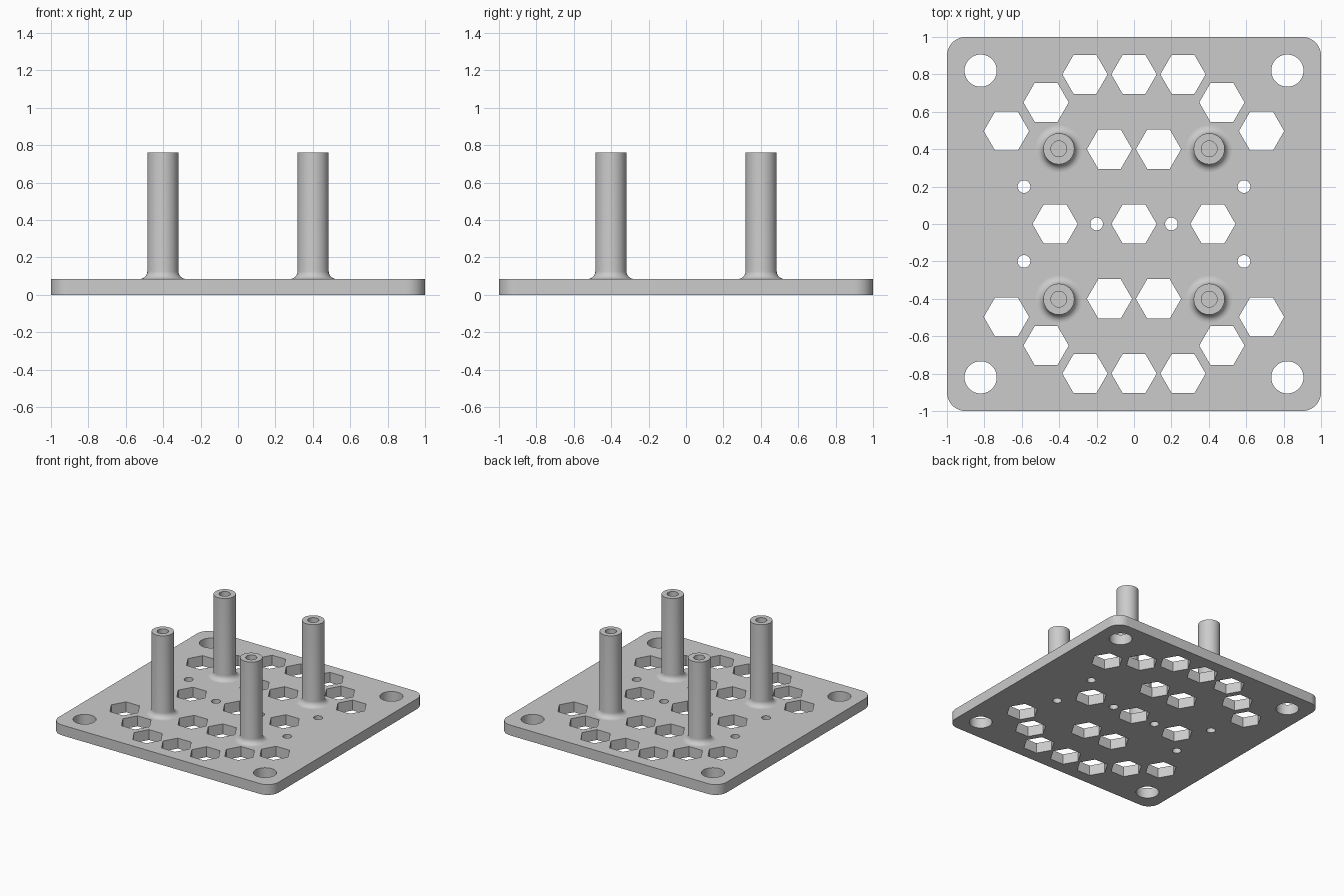
import bpy, bmesh, math
from mathutils import Vector, Matrix

if "Cube" in bpy.data.objects:
    bpy.data.objects.remove(bpy.data.objects["Cube"])

THICK = 0.085
TOP = 0.76

grey = bpy.data.materials.new("light grey")
grey.use_nodes = True
COLOUR = (0.6, 0.6, 0.6, 1)
grey.diffuse_color = COLOUR
grey.node_tree.nodes["Principled BSDF"].inputs["Base Color"].default_value = COLOUR


def add_object(name, bm):
    bmesh.ops.recalc_face_normals(bm, faces=bm.faces)
    mesh = bpy.data.meshes.new(name)
    bm.to_mesh(mesh)
    bm.free()
    mesh.materials.append(grey)
    obj = bpy.data.objects.new(name, mesh)
    bpy.context.collection.objects.link(obj)
    return obj


def smooth(obj):
    bpy.ops.object.select_all(action="DESELECT")
    obj.select_set(True)
    bpy.context.view_layer.objects.active = obj
    bpy.ops.object.shade_smooth_by_angle(angle=math.radians(35))


def prism(bm, x, y, radius, sides):
    bmesh.ops.create_cone(bm, cap_ends=True, segments=sides, radius1=radius, radius2=radius,
                          depth=0.4, matrix=Matrix.Translation((x, y, 0))
                          @ Matrix.Rotation(math.pi / 2 if sides == 6 else 0, 4, "Z"))


def mirrored(points):
    # every distinct reflection across both axes
    return sorted({(sx * x, sy * y) for x, y in points for sx in (1, -1) for sy in (1, -1)})


# Base plate with rounded corners
bm = bmesh.new()
bmesh.ops.create_cube(bm, size=1, matrix=Matrix.Translation((0, 0, THICK / 2))
                      @ Matrix.Diagonal((2, 2, THICK, 1)))
upright = [e for e in bm.edges if abs(e.verts[0].co.z - e.verts[1].co.z) > 0.01]
bmesh.ops.bevel(bm, geom=upright, offset=0.1, segments=12, profile=0.5, affect="EDGES")
plate = add_object("base_plate", bm)

# Cutter for hexagonal vents, corner bolt holes and pin holes
bm = bmesh.new()
hexes = [(0, 0.8), (0.262, 0.8), (0.47, 0.65), (0.682, 0.497), (0.131, 0.4), (0, 0), (0.422, 0)]
for x, y in mirrored(hexes):
    prism(bm, x, y, 0.121, 6)
for x, y in mirrored([(0.82, 0.82)]):
    prism(bm, x, y, 0.086, 48)
for x, y in mirrored([(0.2, 0), (0.588, 0.2)]):
    prism(bm, x, y, 0.034, 32)

# Make sure every hexagon has its points along x
cutter = add_object("hole_cutter", bm)
cutter.hide_render = True
cut = plate.modifiers.new("holes", "BOOLEAN")
cut.object = cutter
cut.solver = "EXACT"
bpy.context.view_layer.objects.active = plate
bpy.ops.object.modifier_apply(modifier=cut.name)
bpy.data.objects.remove(cutter)
smooth(plate)

# Hollow-topped posts with a filleted foot, turned from a profile
POST_R, BORE_R, FILLET = 0.083, 0.042, 0.042
profile = [(0, TOP - 0.3), (BORE_R, TOP - 0.3), (BORE_R, TOP), (POST_R, TOP)]
for i in range(9):
    a = math.pi / 2 * i / 8
    profile.append((POST_R + FILLET * (1 - math.cos(a)), THICK + FILLET * (1 - math.sin(a))))
profile.append((POST_R + FILLET, THICK - 0.01))

names = {(1, -1): "front_left_post", (-1, -1): "front_right_post",
         (1, 1): "back_left_post", (-1, 1): "back_right_post"}
for (sx, sy), name in names.items():
    bm = bmesh.new()
    verts = [bm.verts.new((r, 0, z)) for r, z in profile]
    edges = [bm.edges.new(pair) for pair in zip(verts, verts[1:])]
    bmesh.ops.spin(bm, geom=verts + edges, cent=(0, 0, 0), axis=(0, 0, 1),
                   angle=2 * math.pi, steps=48, use_merge=True)
    bmesh.ops.remove_doubles(bm, verts=bm.verts, dist=0.0001)
    bmesh.ops.translate(bm, verts=bm.verts, vec=Vector((sx * 0.402, sy * 0.402, 0)))
    smooth(add_object(name, bm))
